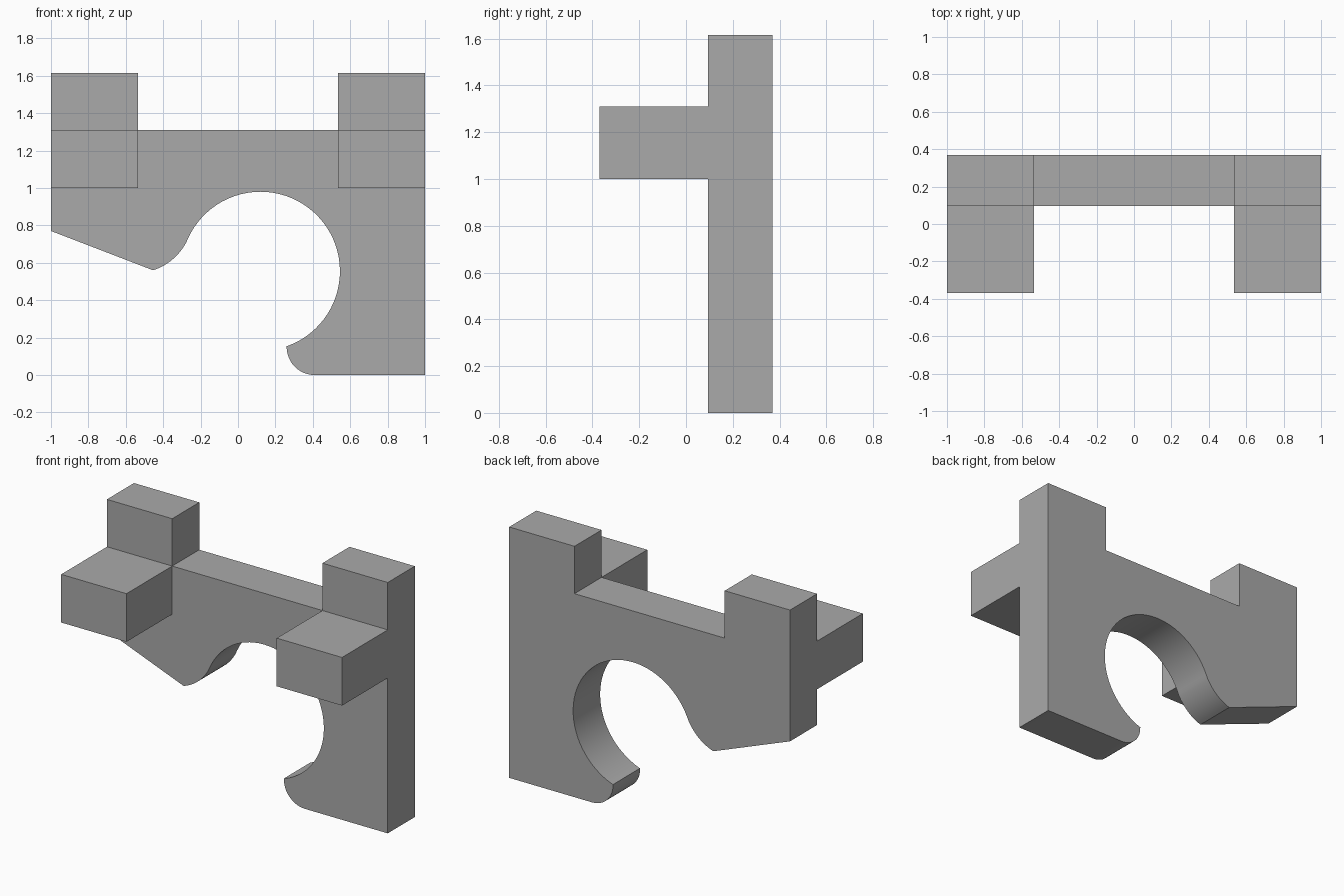
import bpy
import bmesh
from math import cos, sin, radians

if "Cube" in bpy.data.objects:
    bpy.data.objects.remove(bpy.data.objects["Cube"])

grey = bpy.data.materials.new("plain_grey")
grey.use_nodes = True
colour = (0.4, 0.4, 0.4, 1)
grey.diffuse_color = colour
grey.node_tree.nodes["Principled BSDF"].inputs["Base Color"].default_value = colour

BACK, FACE, FRONT = 0.37, 0.095, -0.37   # depth planes
INNER, SHELF, TOP = 0.535, 1.31, 1.615   # post inner side, beam top, post top


def arc(cx, cz, r, start, end, steps):
    """Points along a circular arc, angles in degrees."""
    angles = [radians(start + (end - start) * i / steps) for i in range(steps + 1)]
    return [(cx + r * cos(a), cz + r * sin(a)) for a in angles]


def extrude_profile(name, points, y0, y1):
    """Solid made by sweeping an x-z outline from y0 to y1."""
    bm = bmesh.new()
    face = bm.faces.new([bm.verts.new((x, y0, z)) for x, z in points])
    swept = bmesh.ops.extrude_face_region(bm, geom=[face])["geom"]
    verts = [g for g in swept if isinstance(g, bmesh.types.BMVert)]
    bmesh.ops.translate(bm, verts=verts, vec=(0, y1 - y0, 0))
    bmesh.ops.recalc_face_normals(bm, faces=bm.faces)
    mesh = bpy.data.meshes.new(name)
    bm.to_mesh(mesh)
    bm.free()
    mesh.materials.append(grey)
    obj = bpy.data.objects.new(name, mesh)
    bpy.context.collection.objects.link(obj)
    bpy.ops.object.select_all(action="DESELECT")
    obj.select_set(True)
    bpy.context.view_layer.objects.active = obj
    bpy.ops.object.shade_smooth_by_angle(angle=radians(30))
    return obj


# Hook plate: two posts, beam, round throat and rounded lip
outline = [(-1, TOP), (-INNER, TOP), (-INNER, SHELF),
           (INNER, SHELF), (INNER, TOP), (1, TOP), (1, 0)]
outline += arc(0.41, 0.15, 0.15, 270, 178, 12)       # lip
outline += arc(0.12, 0.555, 0.425, -70, 156, 48)     # throat
outline += arc(-0.549, 0.853, 0.308, -24, -72, 12)[1:]  # blend to the nose
outline += [(-1, 0.77)]
extrude_profile("hook_plate", outline, FACE, BACK)

# Blocks reaching forward from the posts
for name, side in (("right_block", -1), ("left_block", 1)):
    block = [(side * INNER, 1), (side, 1), (side, SHELF), (side * INNER, SHELF)]
    extrude_profile(name, block, FRONT, FACE)
